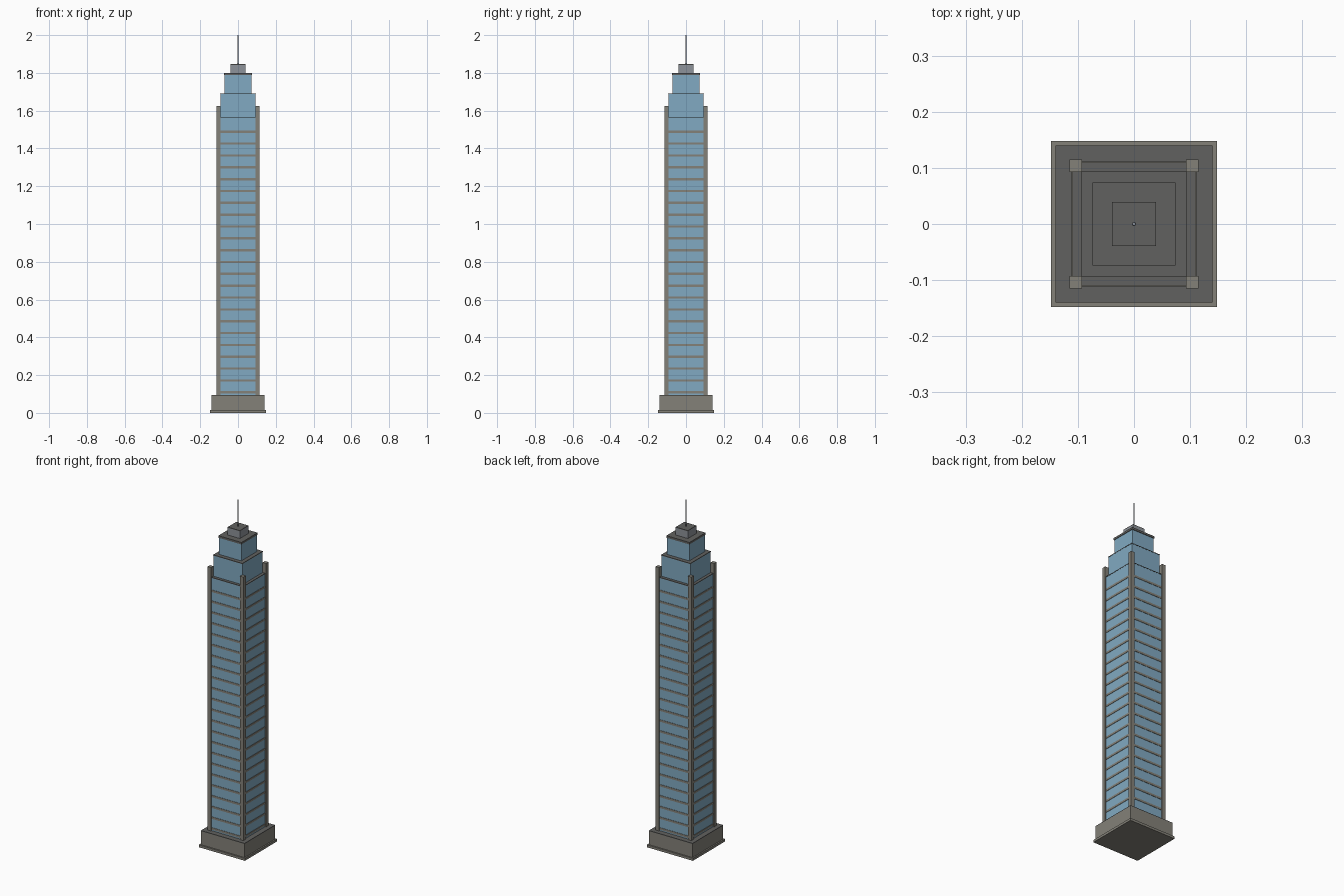
import bpy, bmesh
from mathutils import Matrix

if "Cube" in bpy.data.objects:
    bpy.data.objects.remove(bpy.data.objects["Cube"])


def material(name, rgb):
    m = bpy.data.materials.new(name)
    m.diffuse_color = (*rgb, 1)
    m.use_nodes = True
    m.node_tree.nodes["Principled BSDF"].inputs["Base Color"].default_value = m.diffuse_color
    return m


stone = material("stone", (0.23, 0.22, 0.19))
glass = material("glass", (0.22, 0.40, 0.54))
roof = material("roof", (0.12, 0.12, 0.115))
metal = material("metal", (0.27, 0.29, 0.32))


def new_object(name, bm, mat):
    mesh = bpy.data.meshes.new(name)
    bm.to_mesh(mesh)
    bm.free()
    mesh.materials.append(mat)
    obj = bpy.data.objects.new(name, mesh)
    bpy.context.collection.objects.link(obj)
    return obj


def add_box(bm, half, z0, z1, x=0, y=0):
    bmesh.ops.create_cube(bm, size=1, matrix=Matrix.Translation((x, y, (z0 + z1) / 2))
                          @ Matrix.Diagonal((2 * half, 2 * half, z1 - z0, 1)))


def block(name, half, z0, z1, mat):
    bm = bmesh.new()
    add_box(bm, half, z0, z1)
    return new_object(name, bm, mat)


# Base
block("plinth", 0.148, 0, 0.014, stone)
block("podium", 0.14, 0.014, 0.092, stone)
block("podium_roof", 0.14, 0.092, 0.096, roof)

# Main shaft and stepped crown
block("shaft_glass", 0.109, 0.096, 1.563, glass)
block("shaft_roof", 0.110, 1.563, 1.567, roof)
block("lower_crown", 0.093, 1.567, 1.687, glass)
block("lower_crown_roof", 0.094, 1.687, 1.691, roof)
block("upper_crown", 0.071, 1.691, 1.788, glass)
block("crown_cap", 0.074, 1.788, 1.80, roof)
block("plant_room", 0.039, 1.80, 1.842, metal)
block("plant_room_roof", 0.039, 1.842, 1.846, roof)

# Floor bands wrapping the shaft
bm = bmesh.new()
for i in range(23):
    z = 0.109 + i * 0.0627
    add_box(bm, 0.111, z - 0.006, z + 0.006)
new_object("floor_bands", bm, stone)

# Corner piers
bm = bmesh.new()
for sx in (-1, 1):
    for sy in (-1, 1):
        add_box(bm, 0.011, 0.096, 1.625, sx * 0.104, sy * 0.104)
new_object("corner_piers", bm, stone)

# Mast
bm = bmesh.new()
bmesh.ops.create_cone(bm, cap_ends=True, segments=8, radius1=0.004, radius2=0.003,
                      depth=0.154, matrix=Matrix.Translation((0, 0, 1.923)))
new_object("mast", bm, metal)
